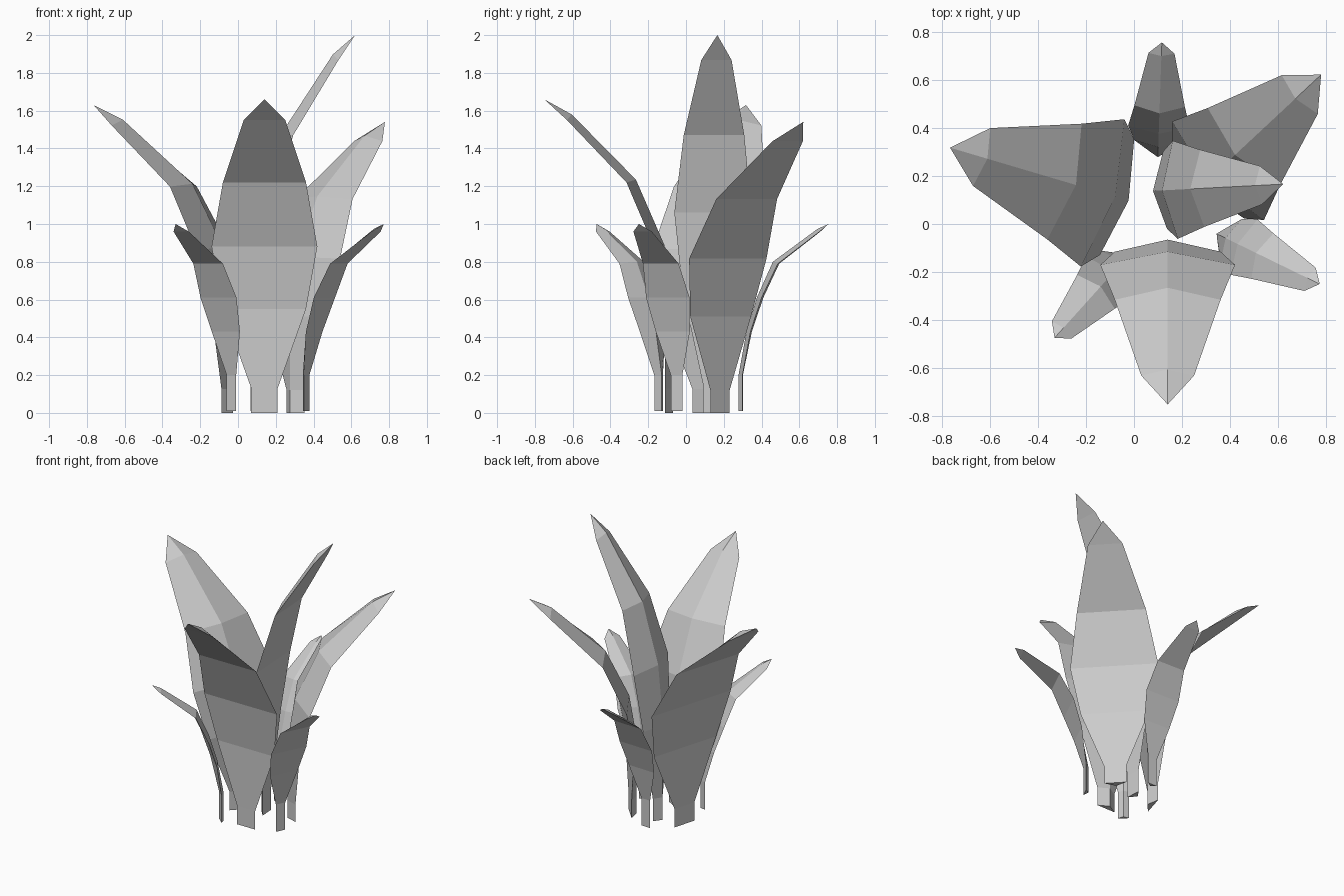
import bpy
import bmesh
from math import radians, cos, sin

if "Cube" in bpy.data.objects:
    bpy.data.objects.remove(bpy.data.objects["Cube"])

# Leaf profiles: (outward reach, height, half width, ridge inset, ridge lift)
LARGE = [(0, 0, .07, .04, 0), (0, .13, .07, .04, 0), (.005, .55, .22, .05, 0),
         (.06, .88, .28, .055, .01), (.205, 1.22, .22, .05, .015),
         (.52, 1.55, .11, .025, .03)]
LARGE_TIP = (.64, 1.66)
SMALL = [(0, .01, .034, .022, 0), (0, .2, .034, .022, 0), (.045, .43, .1, .025, 0),
         (.105, .61, .128, .03, 0), (.19, .79, .105, .03, .01),
         (.41, .96, .054, .012, .015)]
SMALL_TIP = (.455, 1.0)


def leaf(name, profile, tip, base, azimuth, reach=1, height=1, width=1):
    """Triangular section leaf: flat outer face, raised ridge on the inner face."""
    a = radians(azimuth)

    bm = bmesh.new()

    def vert(r, side, z):
        return bm.verts.new((base[0] + r * cos(a) - side * sin(a),
                             base[1] + r * sin(a) + side * cos(a), z))

    rings = []
    for r, z, w, inset, lift in profile:
        r, z, w = r * reach, z * height, w * width
        rings.append([vert(r, -w, z), vert(r, w, z), vert(r - inset, 0, z + lift)])
    for lo, hi in zip(rings, rings[1:]):
        for i in range(3):
            j = (i + 1) % 3
            bm.faces.new((lo[i], lo[j], hi[j], hi[i]))
    point = vert(tip[0] * reach, 0, tip[1] * height)
    for i in range(3):
        bm.faces.new((rings[-1][i], rings[-1][(i + 1) % 3], point))
    bm.faces.new(rings[0])
    bmesh.ops.recalc_face_normals(bm, faces=bm.faces)
    mesh = bpy.data.meshes.new(name)
    bm.to_mesh(mesh)
    bm.free()
    bpy.context.collection.objects.link(bpy.data.objects.new(name, mesh))


# Four large leaves
leaf("large_leaf_front", LARGE, LARGE_TIP, (.14, -.11), -90)
leaf("large_leaf_left", LARGE, LARGE_TIP, (-.065, .11), 163.5, 1.14, .982, 1.14)
leaf("large_leaf_back_right", LARGE, LARGE_TIP, (.305, .18), 43, 1.01, .928, 1)
leaf("large_leaf_tall", LARGE, LARGE_TIP, (.125, .14), 3, .775, 1.205, .73)

# Three small outer leaves
leaf("small_leaf_right", SMALL, SMALL_TIP, (.363, -.05), -26)
leaf("small_leaf_front_left", SMALL, SMALL_TIP, (-.035, -.145), -132, .97)
leaf("small_leaf_back", SMALL, SMALL_TIP, (.10, .30), 88)
